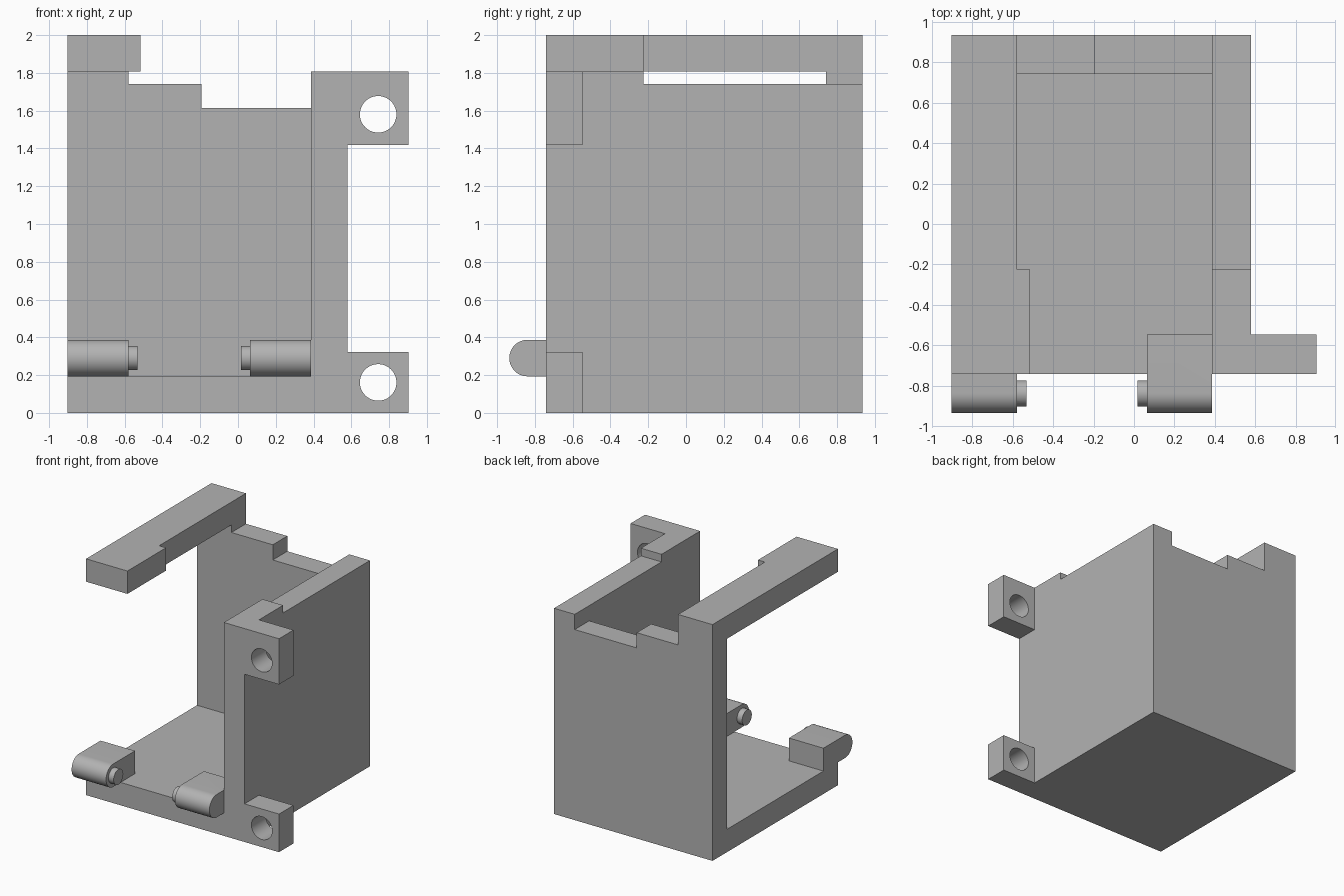
import bpy, bmesh, math
from mathutils import Vector

if "Cube" in bpy.data.objects:
    bpy.data.objects.remove(bpy.data.objects["Cube"])

U = 2 / 31  # design module: the frame is 31 modules tall

grey = bpy.data.materials.new("light grey")
grey.diffuse_color = (0.45, 0.45, 0.45, 1)
grey.use_nodes = True
grey.node_tree.nodes["Principled BSDF"].inputs["Base Color"].default_value = grey.diffuse_color


def prism(name, axis, outline, lo, hi):
    """Extrude a 2D outline (in modules) along an axis from lo to hi."""
    def place(a, b, t):
        return Vector({"x": (t, a, b), "y": (a, t, b), "z": (a, b, t)}[axis]) * U
    bm = bmesh.new()
    face = bm.faces.new([bm.verts.new(place(a, b, lo)) for a, b in outline])
    ext = bmesh.ops.extrude_face_region(bm, geom=[face])
    verts = [g for g in ext["geom"] if isinstance(g, bmesh.types.BMVert)]
    bmesh.ops.translate(bm, verts=verts, vec=place(0, 0, hi - lo))
    bmesh.ops.recalc_face_normals(bm, faces=bm.faces)
    mesh = bpy.data.meshes.new(name)
    bm.to_mesh(mesh)
    bm.free()
    mesh.materials.append(grey)
    ob = bpy.data.objects.new(name, mesh)
    bpy.context.collection.objects.link(ob)
    return ob


def rect(a0, a1, b0, b1):
    return [(a0, b0), (a1, b0), (a1, b1), (a0, b1)]


def arc(ca, cb, r, start, end, n):
    angles = [math.radians(start + (end - start) * i / n) for i in range(n + 1)]
    return [(ca + r * math.cos(t), cb + r * math.sin(t)) for t in angles]


def circle(ca, cb, r, n=48):
    return arc(ca, cb, r, 0, 360, n)[:-1]


def combine(base, other, operation):
    mod = base.modifiers.new(operation.lower(), "BOOLEAN")
    mod.operation, mod.solver, mod.object = operation, "EXACT", other
    deps = bpy.context.evaluated_depsgraph_get()
    base.data = bpy.data.meshes.new_from_object(base.evaluated_get(deps))
    base.modifiers.clear()
    bpy.data.objects.remove(other)


# Floor plate
frame = prism("frame", "z", rect(-14, 9, -11.5, 14.5), 0, 3)

# Stepped back wall
parts = [prism("back_wall", "y", [
    (-14, 0), (9, 0), (9, 27), (6, 27), (6, 25), (-3, 25), (-3, 27),
    (-9, 27), (-9, 31), (-14, 31)], 11.5, 14.5)]

# Right wall, raised a little at the front
parts.append(prism("right_wall", "x", [
    (-11.5, 0), (14.5, 0), (14.5, 27), (-3.5, 27), (-3.5, 28), (-11.5, 28)], 6, 9))

# Top left beam, wider at its free end
parts.append(prism("top_beam", "z", [
    (-14, -11.5), (-8, -11.5), (-8, -3.5), (-9, -3.5), (-9, 14.5), (-14, 14.5)], 28, 31))

# Mounting tabs on the right
for z0, z1 in ((0, 5), (22, 28)):
    parts.append(prism("mounting_tab", "y", rect(6, 14, z0, z1), -11.5, -8.5))

# Hinge arms with rounded front ends, and their pins
arm = [(-8.5, 3), (-8.5, 6)] + arc(-13, 4.5, 1.5, 90, 270, 24)
for x0, x1, p0, p1 in ((-14, -9, -10, -8.25), (1, 6, 0.25, 2)):
    parts.append(prism("hinge_arm", "x", arm, x0, x1))
    parts.append(prism("hinge_pin", "x", circle(-13, 4.5, 1, 32), p0, p1))

for part in parts:
    combine(frame, part, "UNION")

# Bolt holes through the tabs
for z in (2.5, 24.5):
    combine(frame, prism("bolt_hole", "y", circle(11.5, z, 1.5), -13, -7), "DIFFERENCE")

# Merge flat seams, then smooth the round surfaces
bm = bmesh.new()
bm.from_mesh(frame.data)
bmesh.ops.remove_doubles(bm, verts=bm.verts, dist=1e-5)
bmesh.ops.dissolve_limit(bm, angle_limit=math.radians(1), verts=bm.verts, edges=bm.edges)
bm.to_mesh(frame.data)
bm.free()
bpy.context.view_layer.objects.active = frame
frame.select_set(True)
bpy.ops.object.shade_smooth_by_angle(angle=math.radians(30))
